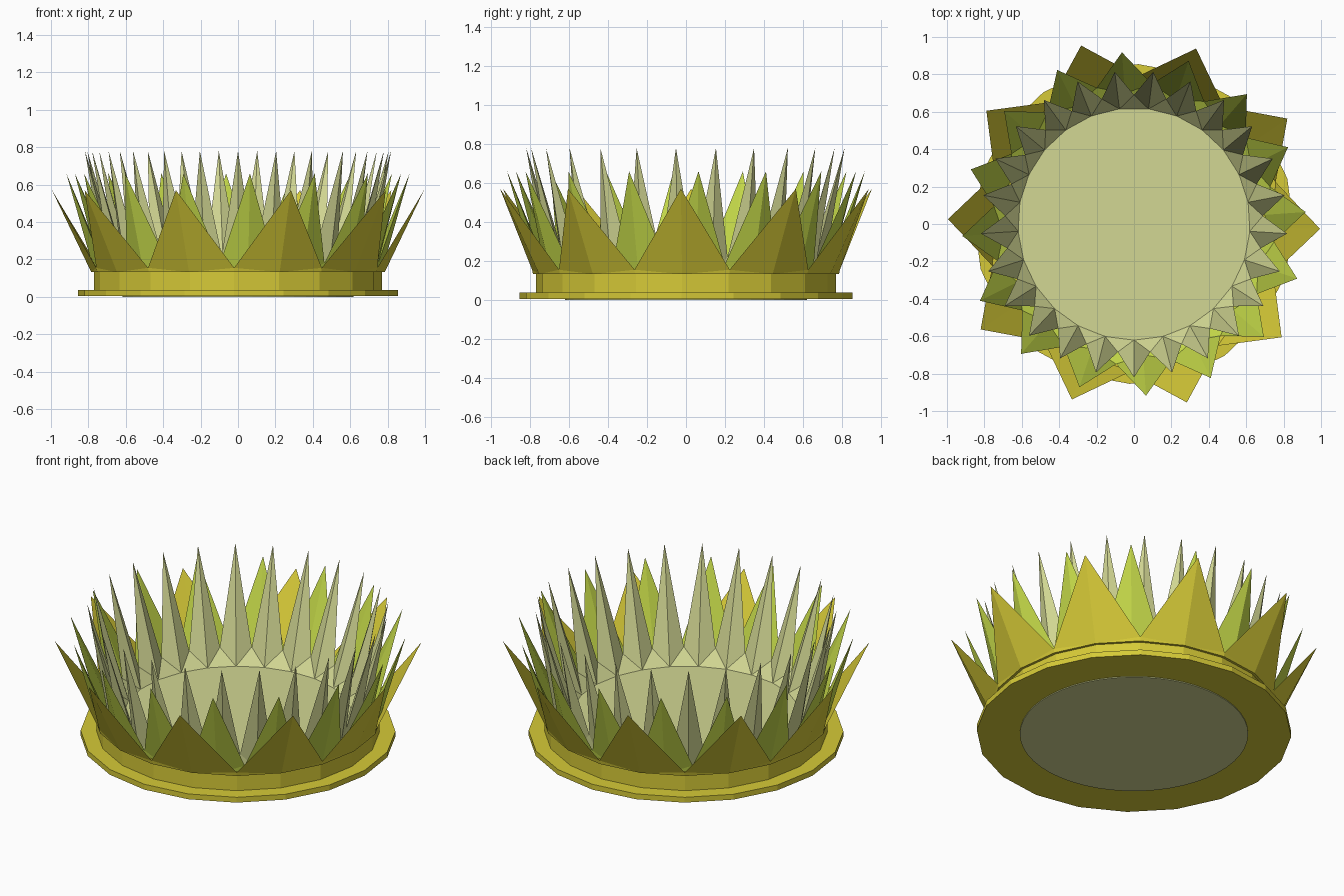
import bpy, bmesh, math

if "Cube" in bpy.data.objects:
    bpy.data.objects.remove(bpy.data.objects["Cube"])


def lin(c):
    c /= 255
    return c / 12.92 if c <= 0.04045 else ((c + 0.055) / 1.055) ** 2.4


def material(name, r, g, b):
    m = bpy.data.materials.new(name)
    m.diffuse_color = (lin(r), lin(g), lin(b), 1)
    m.use_nodes = True
    m.node_tree.nodes["Principled BSDF"].inputs["Base Color"].default_value = m.diffuse_color
    return m


yellow = material("mustard yellow", 214, 202, 55)
green = material("lime green", 194, 214, 72)
cream = material("pale cream green", 210, 215, 147)


def finish(name, bm, mat):
    bmesh.ops.recalc_face_normals(bm, faces=bm.faces)
    me = bpy.data.meshes.new(name)
    bm.to_mesh(me)
    bm.free()
    me.materials.append(mat)
    ob = bpy.data.objects.new(name, me)
    bpy.context.collection.objects.link(ob)
    return ob


def polar(r, deg, z):
    a = math.radians(deg)
    return (r * math.cos(a), r * math.sin(a), z)


def disc(name, sides, start, r, z0, z1, mat):
    """Flat-sided drum between two heights."""
    bm = bmesh.new()
    rings = [[bm.verts.new(polar(r, start + 360 * i / sides, z)) for i in range(sides)]
             for z in (z0, z1)]
    bm.faces.new(rings[0])
    bm.faces.new(rings[1])
    for i in range(sides):
        j = (i + 1) % sides
        bm.faces.new((rings[0][i], rings[0][j], rings[1][j], rings[1][i]))
    return finish(name, bm, mat)


def crown(name, n, start, tip, valley, r_in, r_out, r_gap, z0, mat):
    """Closed ring of pointed petals, ridged on the inside and the outside."""
    bm = bmesh.new()
    step = 360 / n

    def ring(r, z, shift=0):
        return [bm.verts.new(polar(r, start + step * (i + shift), z)) for i in range(n)]

    t = ring(*tip)
    v = ring(*valley, 0.5)
    a = ring(r_in, z0)
    o = ring(r_out, z0)
    b = ring(r_gap, z0, 0.5)
    for i in range(n):
        j = (i + 1) % n
        for f in ((a[i], t[i], v[i]), (a[j], v[i], t[j]), (a[i], v[i], a[j]),
                  (o[i], v[i], t[i]), (o[i], b[i], v[i]),
                  (o[j], t[j], v[i]), (o[j], v[i], b[i]),
                  (a[i], a[j], b[i]), (a[i], b[i], o[i]), (a[j], o[j], b[i])):
            bm.faces.new(f)
    return finish(name, bm, mat)


# Base: flange, collar and the pale core that shows as floor and underside
disc("base_flange", 20, -1.5, 0.855, 0.005, 0.037, yellow)
disc("base_collar", 20, -1.5, 0.77, 0.03, 0.132, yellow)
disc("core_floor", 50, -3.6, 0.62, 0.0, 0.135, cream)

# Three rows of petals
crown("outer_petals", 10, -1.5, (0.995, 0.57), (0.79, 0.155), 0.74, 0.785, 0.785, 0.132, yellow)
crown("middle_petals", 16, 4.0, (0.92, 0.66), (0.755, 0.18), 0.70, 0.77, 0.75, 0.134, green)
crown("inner_spikes", 25, -3.6, (0.82, 0.78), (0.69, 0.22), 0.62, 0.71, 0.69, 0.134, cream)
